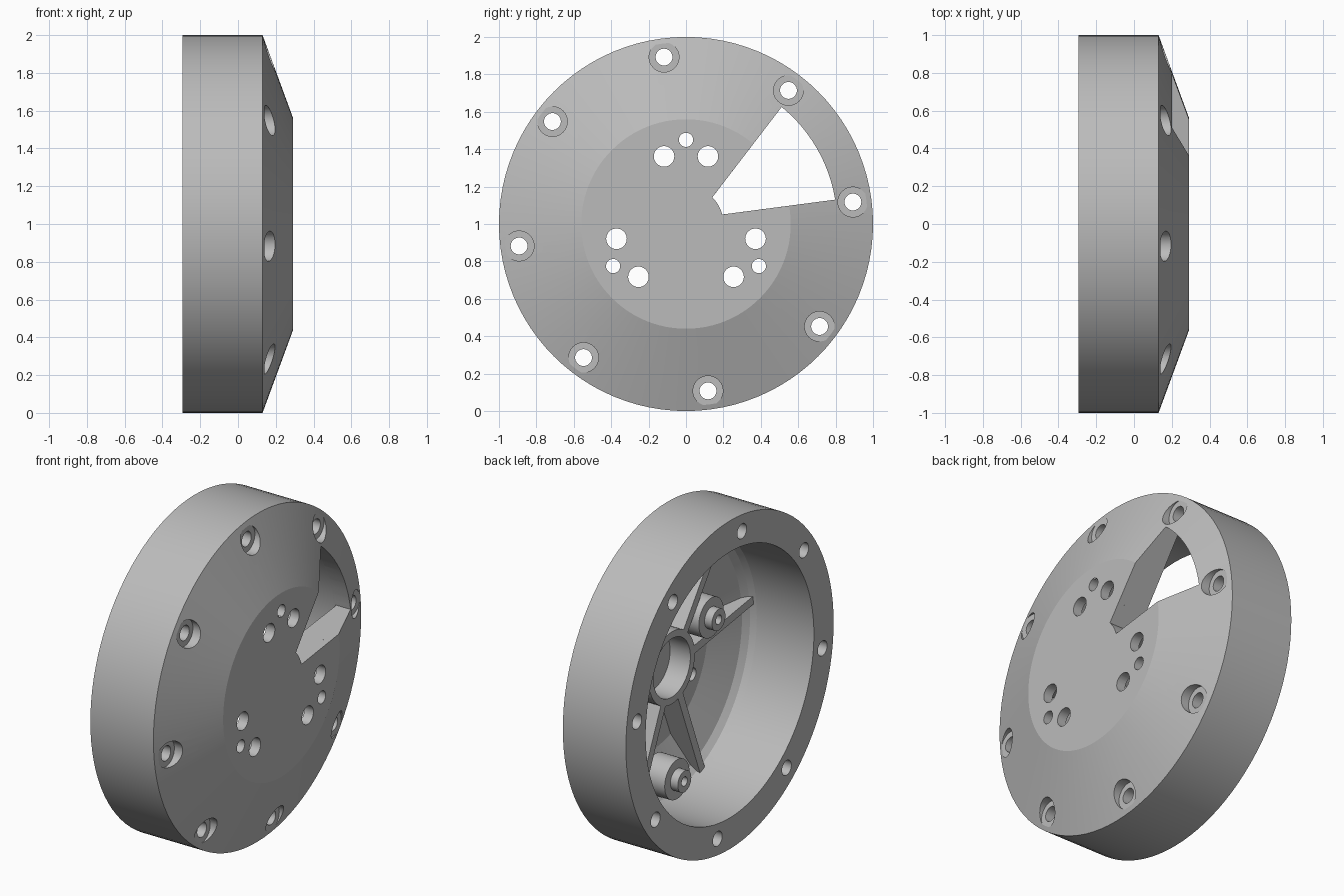
import bpy, bmesh
from math import sin, cos, radians, pi
from mathutils import Vector

old = bpy.data.objects.get("Cube")
if old:
    bpy.data.objects.remove(old, do_unlink=True)

grey = bpy.data.materials.new("plain grey")
grey.use_nodes = True
COLOR = (0.5, 0.5, 0.5, 1)
grey.diffuse_color = COLOR
grey.node_tree.nodes["Principled BSDF"].inputs["Base Color"].default_value = COLOR


def polar(radius, angle):
    return radius * cos(angle), radius * sin(angle)


def lathe(bm, profile, centre=(0, 0), sides=32):
    """Revolve a closed (radius, x) outline about an axis parallel to x."""
    rings = []
    for r, x in profile:
        if r == 0:
            rings.append([bm.verts.new((x, centre[0], centre[1] + 1))] * sides)
        else:
            ring = []
            for i in range(sides):
                y, z = polar(r, 2 * pi * i / sides)
                ring.append(bm.verts.new((x, centre[0] + y, centre[1] + z + 1)))
            rings.append(ring)
    for a, b in zip(rings, rings[1:] + rings[:1]):
        for i in range(sides):
            j = (i + 1) % sides
            corners = list(dict.fromkeys((a[i], a[j], b[j], b[i])))
            if len(corners) > 2:
                bm.faces.new(corners)


def prism(bm, outline, offset):
    """Extrude a closed outline of 3D points by an offset."""
    face = bm.faces.new([bm.verts.new(p) for p in outline])
    moved = bmesh.ops.extrude_face_region(bm, geom=[face])["geom"]
    verts = [v for v in moved if isinstance(v, bmesh.types.BMVert)]
    bmesh.ops.translate(bm, verts=verts, vec=offset)


def finish(bm, name):
    bmesh.ops.recalc_face_normals(bm, faces=bm.faces)
    mesh = bpy.data.meshes.new(name)
    bm.to_mesh(mesh)
    bm.free()
    mesh.materials.append(grey)
    obj = bpy.data.objects.new(name, mesh)
    bpy.context.collection.objects.link(obj)
    return obj


def activate(obj):
    bpy.ops.object.select_all(action="DESELECT")
    obj.select_set(True)
    bpy.context.view_layer.objects.active = obj


def cut(obj, cutter):
    activate(obj)
    mod = obj.modifiers.new("cut", "BOOLEAN")
    mod.operation = "DIFFERENCE"
    mod.solver = "EXACT"
    mod.object = cutter
    bpy.ops.object.modifier_apply(modifier=mod.name)


BACK, SHOULDER, FRONT = -0.295, 0.13, 0.292
RIB_BACK = 0.095
parts = []

# Dished housing: rim, cone and flat nose, hollow from behind
bm = bmesh.new()
lathe(bm, [(0, FRONT), (0.56, FRONT), (1, SHOULDER), (1, BACK), (0.81, BACK),
           (0.81, 0.09), (0.795, 0.125), (0.76, 0.155), (0.54, 0.232), (0, 0.232)], sides=96)
housing = finish(bm, "housing")

# Hub ring behind the nose
bm = bmesh.new()
lathe(bm, [(0.22, RIB_BACK), (0.22, 0.25), (0.178, 0.25), (0.178, RIB_BACK)], sides=64)
hub = finish(bm, "hub_ring")

# Cutter for screw holes with counterbores, and the three hole groups
bm = bmesh.new()
for i in range(8):
    lathe(bm, [(0, -0.4), (0.045, -0.4), (0.045, 0.14), (0.08, 0.14), (0.08, 0.4), (0, 0.4)],
          polar(0.9, radians(7.5 + 45 * i)))
for middle in (90, 210, 330):
    for radius, turn, size in ((0.45, 0, 0.038), (0.38, 18, 0.055), (0.38, -18, 0.055)):
        lathe(bm, [(0, 0.15), (size, 0.15), (size, 0.4), (0, 0.4)],
              polar(radius, radians(middle + turn)))
hole_cutter = finish(bm, "hole_cutter")

# Cutter for the wedge window, its sides flush with the neighbouring ribs
HALF = 0.025
low, high = radians(7.5), radians(52.5)
bm = bmesh.new()
outline = []
for radius, direction in ((0.2, 1), (0.808, -1)):
    inset = HALF / radius
    steps = 16
    arc = [low + inset + (high - low - 2 * inset) * i / steps for i in range(steps + 1)]
    for angle in arc[::direction]:
        y, z = polar(radius, angle)
        outline.append((0, y, z + 1))
prism(bm, outline, Vector((0.5, 0, 0)))
window_cutter = finish(bm, "window_cutter")

cut(housing, hole_cutter)
cut(housing, window_cutter)
cut(hub, window_cutter)
for helper in (hole_cutter, window_cutter):
    bpy.data.objects.remove(helper, do_unlink=True)
parts += [housing, hub]

# Six ribs in three pairs, from the hub to the rim wall
for i in range(6):
    angle = radians(7.5 + 120 * (i // 2) + 45 * (i % 2))
    along = Vector((0, cos(angle), sin(angle)))
    across = Vector((0, -sin(angle), cos(angle)))
    outline = [Vector((x, 0, 1)) + along * r - across * HALF
               for r, x in ((0.2, RIB_BACK), (0.82, RIB_BACK + 0.01), (0.82, 0.16),
                            (0.54, 0.25), (0.2, 0.25))]
    bm = bmesh.new()
    prism(bm, outline, across * 2 * HALF)
    parts.append(finish(bm, f"rib_{i + 1}"))

# Two stepped bosses with a blind hole
for name, radius, angle in (("upper_boss", 0.38, 150), ("lower_boss", 0.67, 270)):
    bm = bmesh.new()
    lathe(bm, [(0, 0.235 - (radius > 0.5) * 0.03), (0.12, 0.235 - (radius > 0.5) * 0.03),
               (0.12, 0.06), (0.065, 0.06), (0.065, 0.01), (0.028, 0.01),
               (0.028, 0.1), (0, 0.1)], polar(radius, radians(angle)))
    parts.append(finish(bm, name))

for obj in parts:
    activate(obj)
    bpy.ops.object.shade_smooth_by_angle(angle=radians(15))
